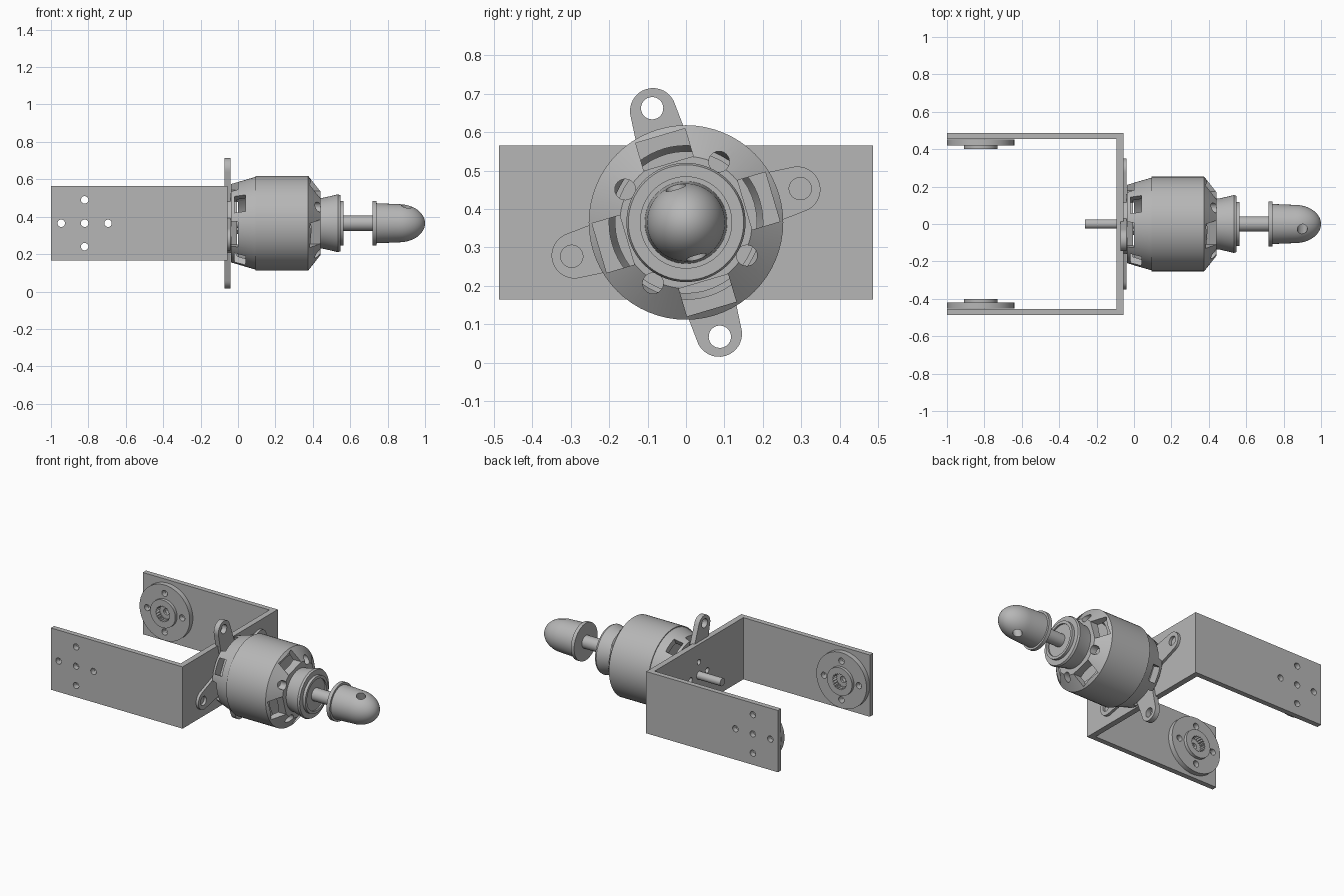
import bpy, bmesh, math
from mathutils import Matrix, Vector

if "Cube" in bpy.data.objects:
    bpy.data.objects.remove(bpy.data.objects["Cube"])

grey = bpy.data.materials.new("metal grey")
grey.use_nodes = True
COLOR = (0.47, 0.47, 0.47, 1)
grey.diffuse_color = COLOR
grey.node_tree.nodes["Principled BSDF"].inputs["Base Color"].default_value = COLOR

AXIS_Z = 0.365
CENTRE = Matrix.Translation((0, 0, AXIS_Z))
TILT = math.radians(16.5)


def turned(angle):
    """Frame on the motor axis, rotated about it."""
    return CENTRE @ Matrix.Rotation(angle, 4, 'X')


def finish(name, bm, matrix=CENTRE):
    bmesh.ops.remove_doubles(bm, verts=bm.verts, dist=1e-5)
    bmesh.ops.transform(bm, matrix=matrix, verts=bm.verts)
    bmesh.ops.recalc_face_normals(bm, faces=bm.faces)
    mesh = bpy.data.meshes.new(name)
    bm.to_mesh(mesh)
    bm.free()
    mesh.materials.append(grey)
    ob = bpy.data.objects.new(name, mesh)
    bpy.context.collection.objects.link(ob)
    return ob


def lathe(name, profile, matrix=CENTRE, steps=64):
    """Spin (x, radius) points about the x axis."""
    bm = bmesh.new()
    verts = [bm.verts.new((x, 0, r)) for x, r in profile]
    edges = [bm.edges.new(p) for p in zip(verts, verts[1:] + verts[:1])]
    bmesh.ops.spin(bm, geom=verts + edges, cent=(0, 0, 0), axis=(1, 0, 0),
                   angle=math.tau, steps=steps)
    bmesh.ops.remove_doubles(bm, verts=bm.verts, dist=1e-5)
    bmesh.ops.dissolve_degenerate(bm, edges=bm.edges, dist=1e-6)
    loose = [e for e in bm.edges if not e.link_faces]
    bmesh.ops.delete(bm, geom=loose, context='EDGES')
    return finish(name, bm, matrix)


def rod(name, x0, x1, r, matrix=CENTRE, steps=32):
    return lathe(name, [(x0, 0), (x0, r), (x1, r), (x1, 0)], matrix, steps)


def box(name, lo, hi, matrix=CENTRE):
    bm = bmesh.new()
    bmesh.ops.create_cube(bm, size=1)
    lo, hi = Vector(lo), Vector(hi)
    for v in bm.verts:
        v.co = (lo + hi) / 2 + v.co * (hi - lo)
    return finish(name, bm, matrix)


def prism(name, outline, axis, depth, matrix=CENTRE):
    """Extrude a flat outline along an axis."""
    bm = bmesh.new()
    face = bm.faces.new([bm.verts.new(p) for p in outline])
    out = bmesh.ops.extrude_face_region(bm, geom=[face])
    moved = [g for g in out["geom"] if isinstance(g, bmesh.types.BMVert)]
    bmesh.ops.translate(bm, verts=moved, vec=Vector(axis) * depth)
    return finish(name, bm, matrix)


def select(ob):
    bpy.ops.object.select_all(action='DESELECT')
    ob.select_set(True)
    bpy.context.view_layer.objects.active = ob


def cut(ob, cutters):
    select(ob)
    for c in cutters:
        c.hide_render = True
        mod = ob.modifiers.new("cut", 'BOOLEAN')
        mod.operation, mod.solver, mod.object = 'DIFFERENCE', 'EXACT', c
        bpy.ops.object.modifier_apply(modifier=mod.name)
        bpy.data.objects.remove(c)


# U-shaped bracket
W, T, BACK, WEB = 0.487, 0.033, -1.0, -0.056
u = [(BACK, -W), (WEB, -W), (WEB, W), (BACK, W),
     (BACK, W - T), (WEB - 0.037, W - T), (WEB - 0.037, T - W), (BACK, T - W)]
bracket = prism("bracket", [(x, y, -0.2) for x, y in u], (0, 0, 1), 0.4)

# Screw pattern shared by bracket sides and horns
HORN_X, PITCH = -0.82, 0.125
spots = [(0, 0), (PITCH, 0), (-PITCH, 0), (0, PITCH), (0, -PITCH)]


def horn_drills():
    return [rod("drill", -0.6, 0.6, 0.02,
                Matrix.Translation((HORN_X + dx, 0, AXIS_Z + dz))
                @ Matrix.Rotation(math.pi / 2, 4, 'Z'), 24) for dx, dz in spots]


cut(bracket, horn_drills()
    + [rod("drill", -0.2, 0, 0.017, turned(k * math.pi / 2)
           @ Matrix.Translation((0, 0, 0.085)), 20) for k in range(4)])

# Servo horns inside the bracket sides, with splined sockets
horns = []
for side, label in ((1, "left"), (-1, "right")):
    frame = (Matrix.Translation((HORN_X, 0, AXIS_Z))
             @ Matrix.Rotation(side * math.pi / 2, 4, 'Z'))
    horn = lathe(label + "_horn", [(0.4, 0), (0.4, 0.09), (0.42, 0.09), (0.42, 0.18),
                                   (0.452, 0.18), (0.452, 0)], frame)
    teeth = 20
    star = []
    for i in range(2 * teeth):
        a, r = math.pi * i / teeth, (0.052, 0.044)[i % 2]
        star.append((0.38, r * math.cos(a), r * math.sin(a)))
    cut(horn, [prism("socket", star, (1, 0, 0), 0.058, frame)] + horn_drills())
    horns.append(horn)

# Cross mount: four tapered arms with screw holes
REACH, TIP = 0.31, 0.06
arms = []
for k in range(4):
    frame = turned(TILT + k * math.pi / 2)
    outline = [(-0.072, -0.08, 0.05)]
    for i in range(17):
        a = math.pi * (1 - i / 16)
        outline.append((-0.072, TIP * math.cos(a), REACH - 0.008 + TIP * math.sin(a)))
    outline.append((-0.072, 0.08, 0.05))
    arm = prism("mount_arm", outline, (1, 0, 0), 0.033, frame)
    cut(arm, [rod("drill", -0.2, 0.1, 0.029,
                  frame @ Matrix.Translation((0, 0, REACH)))])
    arms.append(arm)
hub = rod("mount_hub", -0.07, -0.03, 0.16, steps=64)

# Motor housing: rear bell, can and vented front bell
rear = lathe("rear_bell", [(-0.037, 0.03), (-0.037, 0.21), (0.095, 0.248),
                           (0.095, 0.215), (-0.005, 0.18), (-0.005, 0.03)])
can = lathe("motor_can", [(0.093, 0.215), (0.093, 0.253), (0.375, 0.253), (0.44, 0.172),
                          (0.44, 0.03), (0.405, 0.03), (0.405, 0.14), (0.355, 0.215)])
vents, slots = [], []
for k in range(4):
    on_arm = turned(TILT + k * math.pi / 2)
    between = turned(TILT + (k + 0.5) * math.pi / 2)
    vents.append(box("vent", (0.365, -0.067, 0.16), (0.5, 0.067, 0.235), on_arm))
    vents.append(rod("drill", 0.34, 0.5, 0.027,
                     between @ Matrix.Translation((0, 0, 0.18)), 24))
    slots.append(box("slot", (-0.02, -0.05, 0.15), (0.04, 0.05, 0.3), between))
    slots.append(box("slot", (-0.1, -0.07, 0.165), (0.0, 0.07, 0.3), on_arm))
cut(can, vents)
cut(rear, slots)
stator = rod("stator", 0.05, 0.34, 0.185, steps=48)

# Stepped collar in front of the housing
collar = lathe("collar", [(0.43, 0), (0.43, 0.134), (0.46, 0.137), (0.535, 0.155),
                          (0.547, 0.15), (0.547, 0.118), (0.565, 0.118),
                          (0.565, 0.1), (0.555, 0.1), (0.555, 0)])

# Shafts
rear_shaft = rod("rear_shaft", -0.262, 0.1, 0.025)
front_shaft = rod("front_shaft", 0.4, 0.75, 0.041)

# Spinner nut with flange and a cross hole
nose = [(0.86 + 0.14 * math.sin(t), 0.102 * math.cos(t))
        for t in (math.pi / 2 * i / 12 for i in range(12))]
spinner = lathe("spinner", [(0.718, 0), (0.718, 0.12), (0.741, 0.12), (0.741, 0.107)]
                + nose + [(1.0, 0)])
cut(spinner, [rod("drill", -0.2, 0.2, 0.027,
                  turned(TILT) @ Matrix.Translation((0.9, 0, 0))
                  @ Matrix.Rotation(math.pi / 2, 4, 'Y'), 24)])

for ob in [bracket, hub, rear, can, stator, collar, rear_shaft, front_shaft,
           spinner] + horns + arms:
    select(ob)
    bpy.ops.object.shade_smooth_by_angle(angle=math.radians(25))
